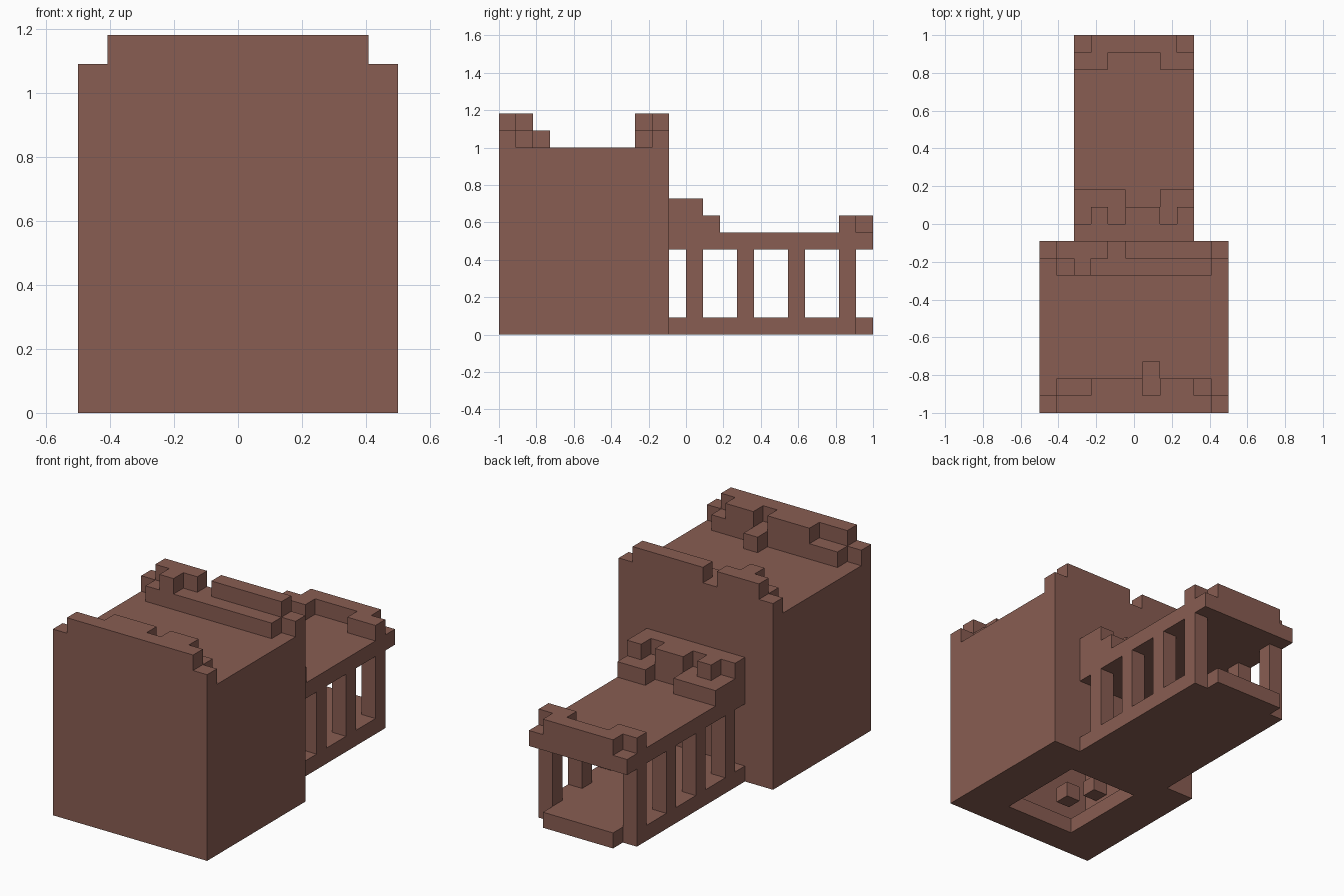
import bpy
import bmesh
from itertools import product
from mathutils import Vector

UNIT = 1 / 11
ORIGIN = Vector((5.5, 11, 0))

cube = bpy.data.objects.get("Cube")
if cube:
    bpy.data.objects.remove(cube)

brown = bpy.data.materials.new("brown_brick")
brown.use_nodes = True
brown.diffuse_color = (0.25, 0.11, 0.085, 1)
brown.node_tree.nodes["Principled BSDF"].inputs["Base Color"].default_value = brown.diffuse_color


def block(x, y, z):
    """Grid cells of a box given as (start, end) ranges."""
    return set(product(range(*x), range(*y), range(*z)))


def stepped(rows, x, y, z):
    """Cells stacked from plan rows of heights; rows run towards the back."""
    return {(x + i, y + j, z + k)
            for j, row in enumerate(rows)
            for i, height in enumerate(row)
            for k in range(int(height))}


parts = {}

# Main building: hollow walls, flat roof and an opening in the floor
parts["house_walls"] = (block((0, 11), (0, 10), (0, 11))
                        - block((1, 10), (1, 9), (1, 10))
                        - block((3, 8), (2, 8), (0, 1)))
parts["interior_blocks"] = {(4, 3, 1), (1, 2, 3)}

# Worn stepped parapets along both ends of the roof
parts["front_parapet"] = stepped(["12222222221"[:10] + "1",
                                  "01122212210",
                                  "00000010000"], 0, 0, 11)
parts["rear_parapet"] = stepped(["01211111110",
                                 "12221222221"], 0, 8, 11)

# Porch: base, four pairs of pillars and a roof with broken edges
parts["porch_floor"] = block((2, 9), (10, 21), (0, 1)) | block((3, 8), (21, 22), (0, 1))
parts["porch_pillars"] = {(x, y, z) for x in (2, 8)
                          for y in range(11, 22, 3) for z in range(1, 5)}
parts["porch_roof"] = block((2, 9), (10, 22), (5, 6))
parts["porch_inner_ledge"] = stepped(["2222222",
                                      "1212212",
                                      "1110011"], 2, 10, 6)
parts["porch_outer_ledge"] = stepped(["1100011",
                                      "0111110"], 2, 20, 6)

solid = set().union(*parts.values())


def build(name, cells):
    """Make one clean mesh from the exposed sides of the cells."""
    bm = bmesh.new()
    for cell in sorted(cells):
        for axis, side in product(range(3), (0, 1)):
            step = [0, 0, 0]
            step[axis] = 2 * side - 1
            if tuple(a + b for a, b in zip(cell, step)) in solid:
                continue
            corner = Vector(cell)
            corner[axis] += side
            u, v = Vector(), Vector()
            u[(axis + 1) % 3] = 1
            v[(axis + 2) % 3] = 1
            loop = [corner, corner + u, corner + u + v, corner + v]
            if not side:
                loop.reverse()
            bm.faces.new([bm.verts.new((p - ORIGIN) * UNIT) for p in loop])
    bmesh.ops.remove_doubles(bm, verts=bm.verts, dist=UNIT / 100)
    bmesh.ops.dissolve_limit(bm, angle_limit=0.01, verts=bm.verts, edges=bm.edges)
    mesh = bpy.data.meshes.new(name)
    bm.to_mesh(mesh)
    bm.free()
    mesh.materials.append(brown)
    bpy.context.collection.objects.link(bpy.data.objects.new(name, mesh))


for name, cells in parts.items():
    build(name, cells)
